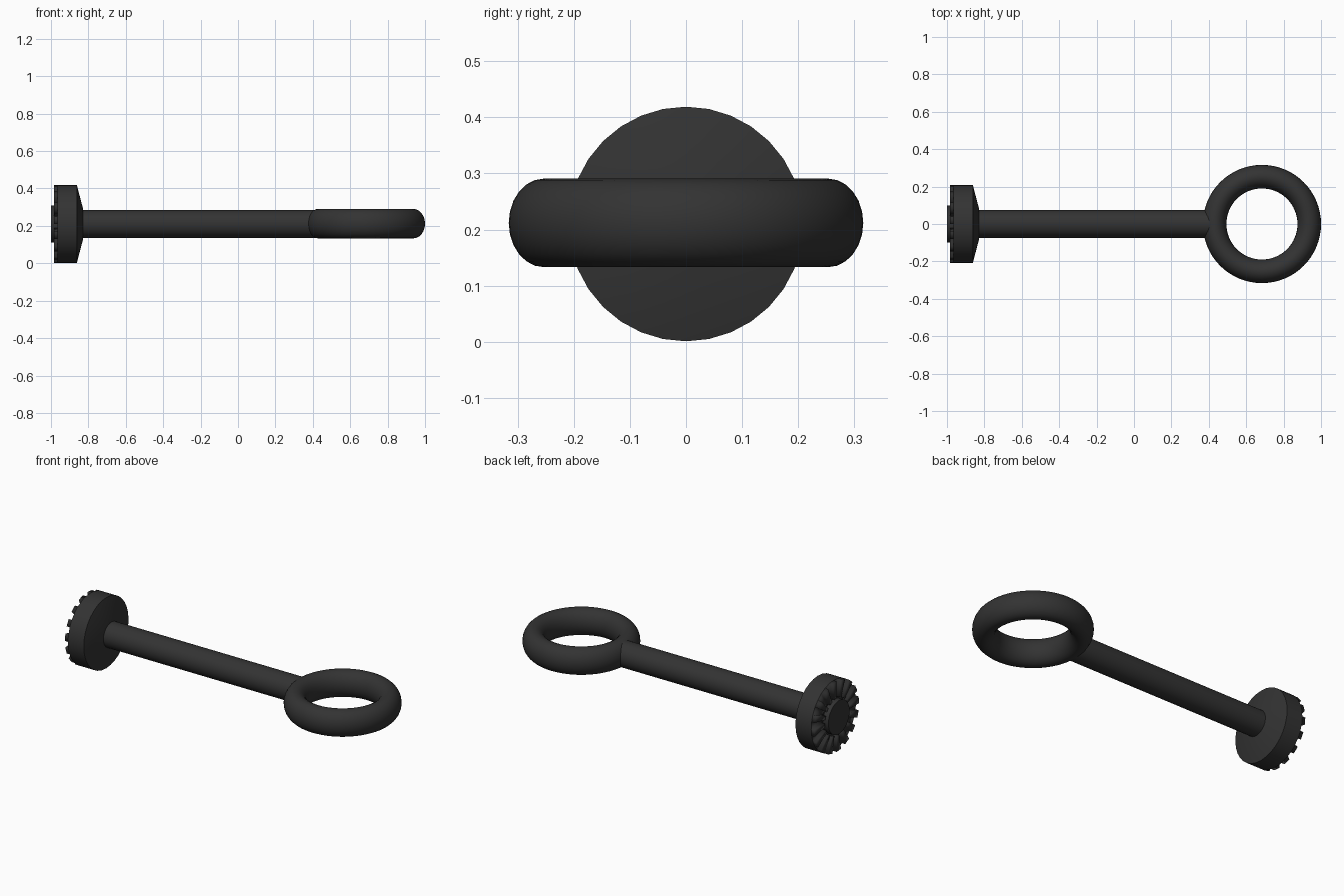
import bpy, bmesh, math

if "Cube" in bpy.data.objects:
    bpy.data.objects.remove(bpy.data.objects["Cube"])

CZ = 0.21  # height of the main axis
black = bpy.data.materials.new("black rubber")
black.diffuse_color = (0.033, 0.033, 0.033, 1)
black.use_nodes = True
black.node_tree.nodes["Principled BSDF"].inputs["Base Color"].default_value = black.diffuse_color


def finish(bm, name, smooth=None):
    bmesh.ops.recalc_face_normals(bm, faces=bm.faces)
    me = bpy.data.meshes.new(name)
    bm.to_mesh(me)
    bm.free()
    me.materials.append(black)
    ob = bpy.data.objects.new(name, me)
    bpy.context.collection.objects.link(ob)
    if smooth:
        bpy.ops.object.select_all(action='DESELECT')
        ob.select_set(True)
        bpy.context.view_layer.objects.active = ob
        bpy.ops.object.shade_smooth_by_angle(angle=math.radians(smooth))
    return ob


def turned(name, profile, n=32, smooth=30):
    """Solid turned around the x axis from (x, radius) points, with end caps."""
    bm = bmesh.new()
    rings = [[bm.verts.new((x, r * math.sin(2 * math.pi * i / n),
                            CZ + r * math.cos(2 * math.pi * i / n)))
              for i in range(n)] for x, r in profile]
    for a, b in zip(rings, rings[1:]):
        for i in range(n):
            j = (i + 1) % n
            bm.faces.new((a[i], a[j], b[j], b[i]))
    bm.faces.new(rings[0])
    bm.faces.new(rings[-1])
    return finish(bm, name, smooth)


# Shaft, with its end buried in the ring
turned("shaft", [(-0.85, 0.074), (0.44, 0.074)])

# Round head with a tapered shoulder
head = turned("head", [(-0.965, 0.209), (-0.862, 0.209), (-0.828, 0.08)])

# Raised radial teeth: every second sector of the head's end face
bm = bmesh.new()
bm.from_mesh(head.data)
end = min(bm.faces, key=lambda f: f.calc_center_median().x)
bmesh.ops.inset_region(bm, faces=[end], thickness=0.1)
sectors = [f for f in bm.faces if len(f.verts) == 4
           and all(v.co.x < -0.96 for v in f.verts)]
sectors.sort(key=lambda f: math.atan2(f.calc_center_median().y,
                                      f.calc_center_median().z - CZ))
for f in sectors[::2]:
    new = bmesh.ops.extrude_discrete_faces(bm, faces=[f])["faces"][0]
    for v in new.verts:
        v.co.x = -0.985
bm.to_mesh(head.data)
bm.free()

# Central boss on the end face
turned("head_boss", [(-1.0, 0.099), (-0.95, 0.099)])

# Pull ring, with a tube slightly taller than wide
bm = bmesh.new()
M, N = 64, 24
grid = []
for i in range(M):
    a = 2 * math.pi * i / M
    row = []
    for k in range(N):
        t = 2 * math.pi * k / N
        r = 0.253 + 0.063 * math.cos(t)
        row.append(bm.verts.new((0.684 + r * math.cos(a), r * math.sin(a),
                                 CZ + 0.002 + 0.079 * math.sin(t))))
    grid.append(row)
for i in range(M):
    for k in range(N):
        p, q = grid[i], grid[(i + 1) % M]
        m = (k + 1) % N
        bm.faces.new((p[k], q[k], q[m], p[m]))
finish(bm, "pull_ring", 60)
